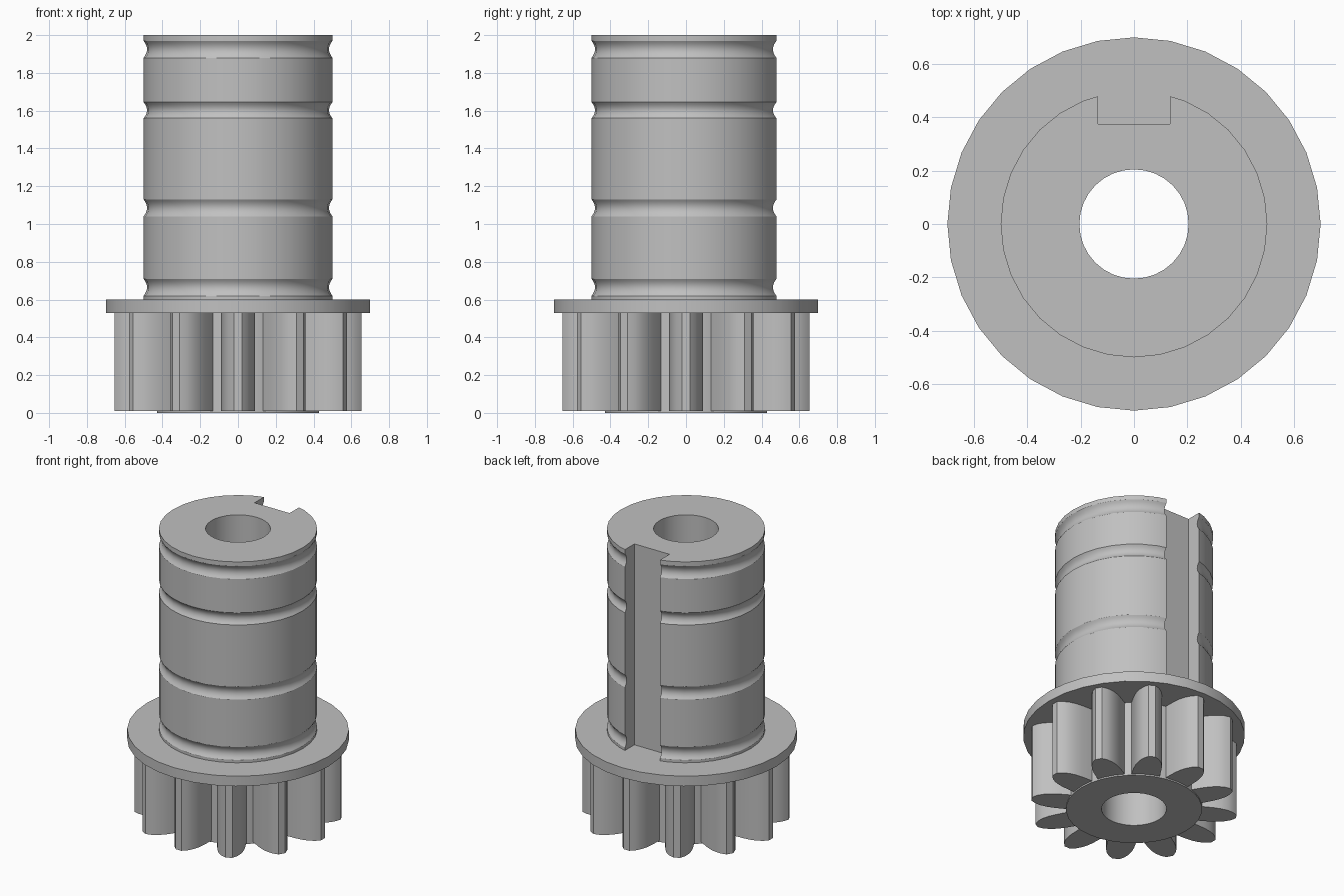
import bpy, bmesh, math

SIDES = 32

if "Cube" in bpy.data.objects:
    bpy.data.objects.remove(bpy.data.objects["Cube"], do_unlink=True)

grey = bpy.data.materials.new("plain_grey")
grey.use_nodes = True
colour = (0.53, 0.53, 0.53, 1)
grey.diffuse_color = colour
grey.node_tree.nodes["Principled BSDF"].inputs["Base Color"].default_value = colour


def finish(name, bm):
    """Turn a bmesh into a named grey object."""
    bmesh.ops.recalc_face_normals(bm, faces=bm.faces)
    mesh = bpy.data.meshes.new(name)
    bm.to_mesh(mesh)
    bm.free()
    mesh.materials.append(grey)
    obj = bpy.data.objects.new(name, mesh)
    bpy.context.collection.objects.link(obj)
    return obj


def select_only(obj):
    bpy.ops.object.select_all(action='DESELECT')
    obj.select_set(True)
    bpy.context.view_layer.objects.active = obj


def smooth(obj):
    select_only(obj)
    bpy.ops.object.shade_smooth_by_angle(angle=math.radians(25))


def lathe(name, profile):
    """Revolve a closed (radius, height) profile around z."""
    bm = bmesh.new()
    rings = []
    for i in range(SIDES):
        a = math.tau * i / SIDES
        rings.append([bm.verts.new((r * math.cos(a), r * math.sin(a), z))
                      for r, z in profile])
    n = len(profile)
    for i, ring in enumerate(rings):
        nxt = rings[(i + 1) % SIDES]
        for j in range(n):
            k = (j + 1) % n
            bm.faces.new((ring[j], nxt[j], nxt[k], ring[k]))
    return finish(name, bm)


# Bored hub, flange and shaft with four shallow ring grooves
bore, hub, shaft, flange = 0.205, 0.43, 0.5, 0.7
profile = [(bore, 0), (hub, 0), (hub, 0.53), (flange, 0.53), (flange, 0.6), (shaft, 0.6)]
for low, high in ((0.62, 0.71), (1.04, 1.13), (1.56, 1.645), (1.88, 1.97)):
    for s in range(9):
        t = s / 8
        profile.append((shaft - 0.018 * 4 * t * (1 - t), low + (high - low) * t))
profile += [(shaft, 2), (bore, 2)]
body = lathe("shaft_and_flange", profile)

# Keyways in the front and back of the shaft
for sign in (-1, 1):
    bm = bmesh.new()
    bmesh.ops.create_cube(bm, size=1)
    for v in bm.verts:
        v.co = (v.co.x * 0.27, sign * (0.475 + v.co.y * 0.2), 1.35 + v.co.z * 1.5)
    cutter = finish("keyway_cutter", bm)
    cutter.hide_render = True
    mod = body.modifiers.new("keyway", 'BOOLEAN')
    mod.operation, mod.solver, mod.object = 'DIFFERENCE', 'EXACT', cutter
    select_only(body)
    bpy.ops.object.modifier_apply(modifier=mod.name)
    bpy.data.objects.remove(cutter, do_unlink=True)
smooth(body)

# Twelve gear teeth with rounded flanks, as (half width, radius)
flank = [(0.09, 0.39), (0.09, 0.44), (0.088, 0.5), (0.083, 0.545),
         (0.07, 0.59), (0.05, 0.627), (0.022, 0.655)]
outline = flank + [(-w, r) for w, r in reversed(flank)]
bm = bmesh.new()
for i in range(12):
    c, s = math.cos(math.tau * i / 12), math.sin(math.tau * i / 12)
    low = [bm.verts.new((r * c - w * s, r * s + w * c, 0.01)) for w, r in outline]
    high = [bm.verts.new((v.co.x, v.co.y, 0.535)) for v in low]
    bm.faces.new(low)
    bm.faces.new(high)
    for j in range(len(low)):
        k = (j + 1) % len(low)
        bm.faces.new((low[j], low[k], high[k], high[j]))
smooth(finish("gear_teeth", bm))
